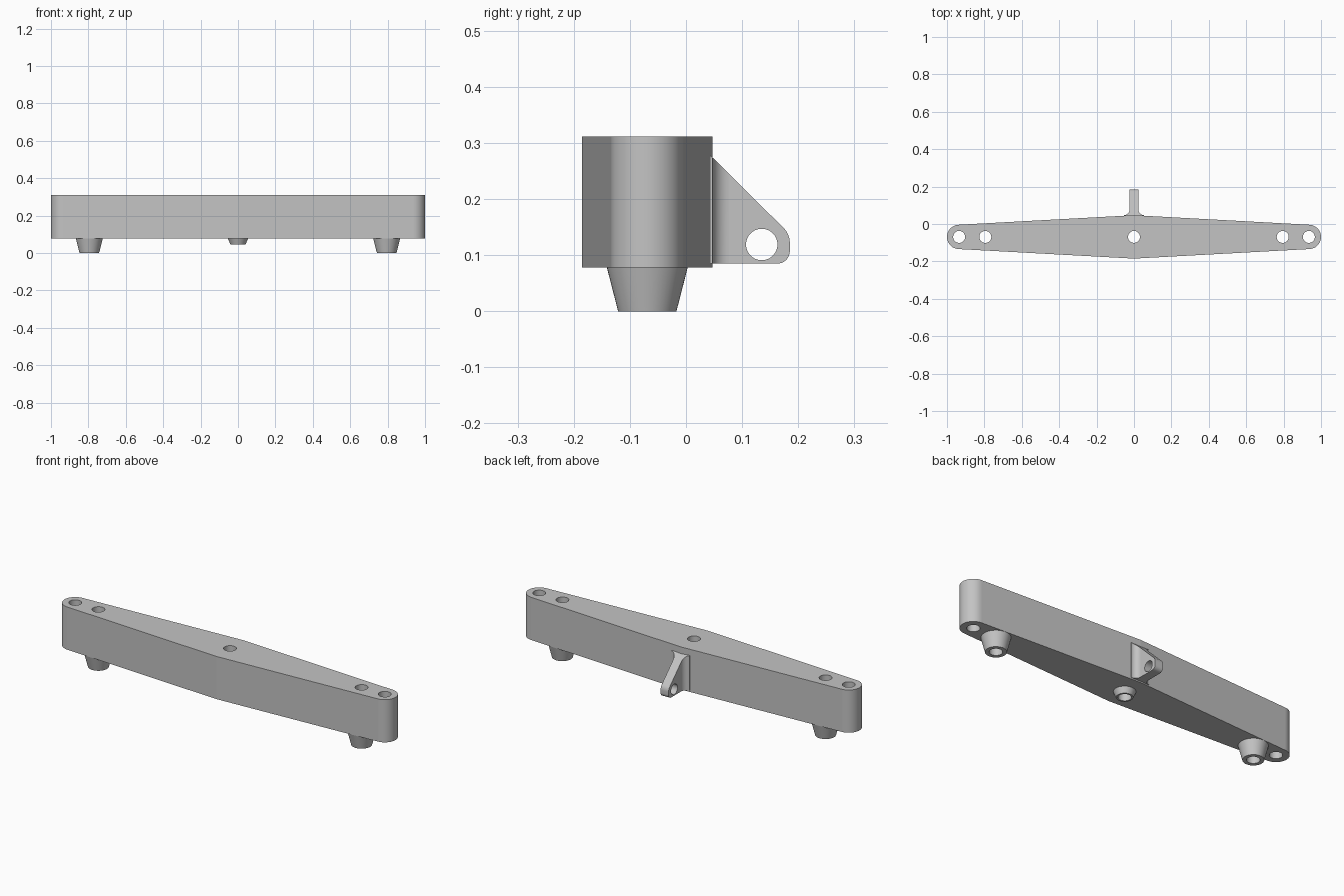
import bpy, bmesh, math
from mathutils import Vector

if "Cube" in bpy.data.objects:
    bpy.data.objects.remove(bpy.data.objects["Cube"], do_unlink=True)

MID_Y = -0.069          # centre line of the beam
BOTTOM, TOP = 0.078, 0.311
END_X, END_R, HALF_W = 0.935, 0.065, 0.116
BOSS_X, HOLE_R = 0.795, 0.032
LUG_HALF, FILLET = 0.024, 0.03

metal = bpy.data.materials.new("light grey")
metal.use_nodes = True
metal.diffuse_color = (0.55, 0.55, 0.55, 1)
metal.node_tree.nodes["Principled BSDF"].inputs["Base Color"].default_value = (0.55, 0.55, 0.55, 1)


def make_object(name, bm):
    bmesh.ops.recalc_face_normals(bm, faces=bm.faces)
    mesh = bpy.data.meshes.new(name)
    bm.to_mesh(mesh)
    bm.free()
    mesh.materials.append(metal)
    obj = bpy.data.objects.new(name, mesh)
    bpy.context.collection.objects.link(obj)
    return obj


def prism(name, points, axis, start, end):
    """Extrude a 2D outline along x (outline in y, z) or z (outline in x, y)."""
    bm = bmesh.new()
    if axis == "X":
        verts = [bm.verts.new((start, a, b)) for a, b in points]
        move = Vector((end - start, 0, 0))
    else:
        verts = [bm.verts.new((a, b, start)) for a, b in points]
        move = Vector((0, 0, end - start))
    face = bm.faces.new(verts)
    out = bmesh.ops.extrude_face_region(bm, geom=[face], use_keep_orig=True)
    moved = [g for g in out["geom"] if isinstance(g, bmesh.types.BMVert)]
    bmesh.ops.translate(bm, verts=moved, vec=move)
    return make_object(name, bm)


def arc(cx, cy, radius, start, end, steps):
    angles = [math.radians(start + (end - start) * i / steps) for i in range(steps + 1)]
    return [(cx + radius * math.cos(a), cy + radius * math.sin(a)) for a in angles]


def circle(cx, cy, radius):
    return arc(cx, cy, radius, 0, 360, 48)[:-1]


def boolean(obj, tool, operation):
    mod = obj.modifiers.new("cut", "BOOLEAN")
    mod.operation, mod.solver, mod.object = operation, "EXACT", tool
    bpy.context.view_layer.objects.active = obj
    bpy.ops.object.modifier_apply(modifier=mod.name)
    bpy.data.objects.remove(tool, do_unlink=True)


def drill(obj, x):
    boolean(obj, prism("drill", circle(x, MID_Y, HOLE_R), "Z", -0.1, 0.5), "DIFFERENCE")


def finish(obj):
    """Smooth the curved strips, keep borders of large flat faces crisp."""
    bm = bmesh.new()
    bm.from_mesh(obj.data)
    for face in bm.faces:
        face.smooth = True
        face.material_index = 0
    for edge in bm.edges:
        bends = edge.calc_face_angle(0) > math.radians(30)
        flat = any(f.calc_area() > 0.003 for f in edge.link_faces)
        edge.smooth = not (bends or flat)
    bm.to_mesh(obj.data)
    bm.free()


# Tapered beam with rounded ends
tilt = math.degrees(math.asin((HALF_W - END_R) / END_X))
outline = arc(END_X, MID_Y, END_R, tilt - 90, 90 - tilt, 24)
outline += [(0, MID_Y + HALF_W)]
outline += arc(-END_X, MID_Y, END_R, 90 + tilt, 270 - tilt, 24)
outline += [(0, MID_Y - HALF_W)]
beam = prism("beam", outline, "Z", BOTTOM, TOP)
for x in (-END_X, -BOSS_X, 0, BOSS_X, END_X):
    drill(beam, x)
finish(beam)


# Tapered bosses under the beam
def boss(name, x, low, r_low, r_high):
    bm = bmesh.new()
    bmesh.ops.create_cone(bm, cap_ends=True, segments=48, radius1=r_low,
                          radius2=r_high, depth=BOTTOM - low)
    bmesh.ops.translate(bm, verts=bm.verts, vec=(x, MID_Y, (BOTTOM + low) / 2))
    obj = make_object(name, bm)
    drill(obj, x)
    finish(obj)


boss("left_boss", BOSS_X, 0, 0.052, 0.072)
boss("right_boss", -BOSS_X, 0, 0.052, 0.072)
boss("centre_boss", 0, 0.047, 0.041, 0.054)

# Rear lug: filleted plan shape trimmed to a sloping side profile
wall = MID_Y + HALF_W
half = arc(LUG_HALF + FILLET, wall + FILLET, FILLET, 270, 180, 10)
plan = [(LUG_HALF + FILLET, 0)] + half + [(LUG_HALF, 0.22)]
plan += [(-x, y) for x, y in reversed(plan)]
lug = prism("rear_lug", plan, "Z", 0, 0.4)
side = [(0.02, 0.085)] + arc(0.163, 0.107, 0.022, -90, 0, 8)
side += arc(0.148, 0.122, 0.037, 0, 45, 8) + [(0.02, 0.301)]
boolean(lug, prism("trim", side, "X", -0.2, 0.2), "INTERSECT")
boolean(lug, prism("pin_hole", circle(0.135, 0.119, 0.028), "X", -0.2, 0.2), "DIFFERENCE")
finish(lug)
